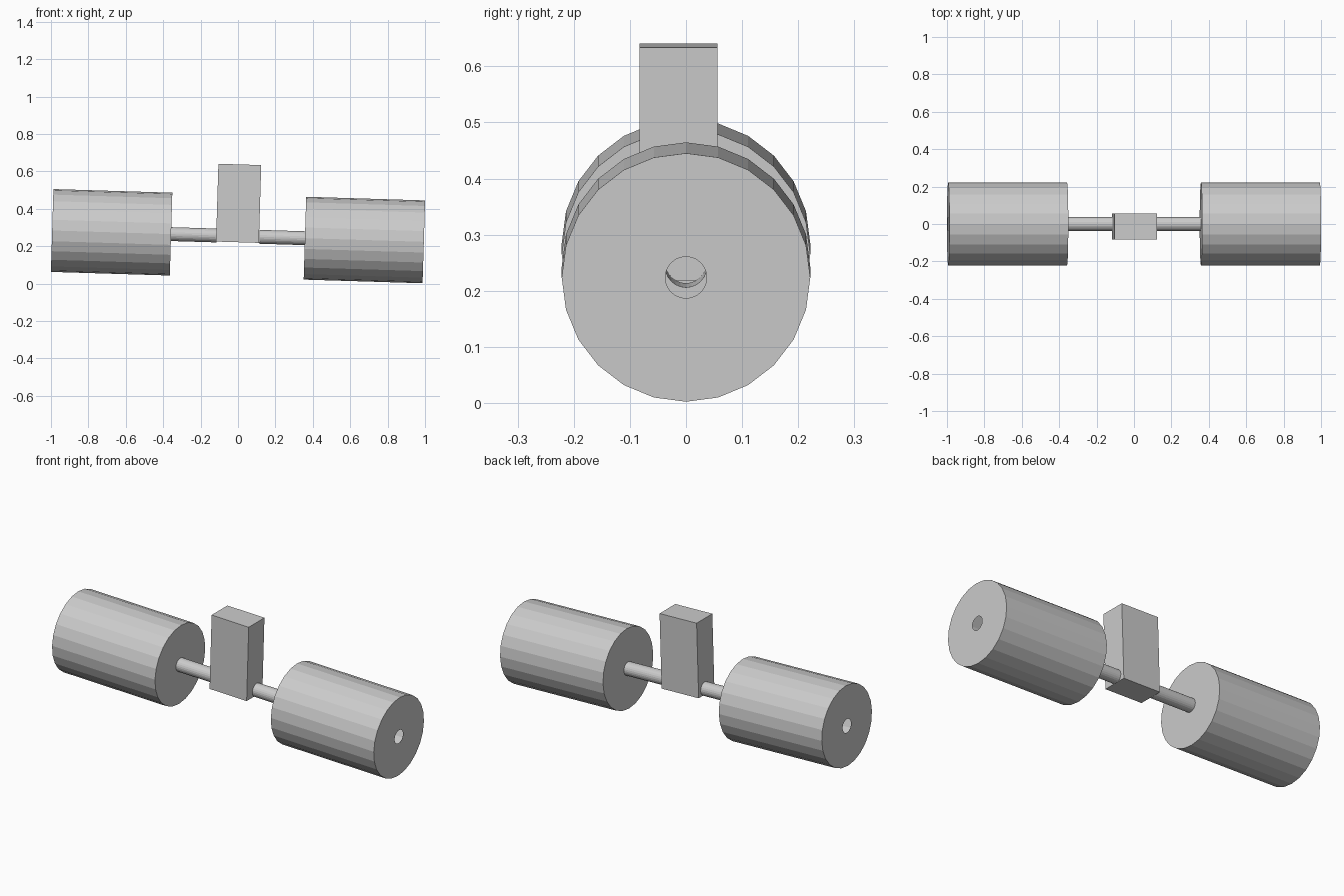
import bpy, bmesh, math
from mathutils import Matrix

if "Cube" in bpy.data.objects:
    bpy.data.objects.remove(bpy.data.objects["Cube"])

SIDES = 24
BORE, RADIUS = 0.037, 0.2215      # axle and drum radii
INNER, OUTER = 0.358, 0.994       # drum ends along the axle
HALF_BLOCK = 0.1145
# The whole assembly leans slightly down towards +x
FRAME = Matrix.Translation((0, 0, 0.254)) @ Matrix.Rotation(0.0305, 4, 'Y')


def finish(name, bm):
    bmesh.ops.recalc_face_normals(bm, faces=bm.faces[:])
    mesh = bpy.data.meshes.new(name)
    bm.to_mesh(mesh)
    bm.free()
    obj = bpy.data.objects.new(name, mesh)
    obj.matrix_world = FRAME
    bpy.context.collection.objects.link(obj)
    return obj


def lathe(name, profile):
    """Revolve (x, radius) points around the x axis."""
    bm = bmesh.new()
    rings = [[bm.verts.new((x, r * math.sin(2 * math.pi * i / SIDES),
                            r * math.cos(2 * math.pi * i / SIDES)))
              for i in range(SIDES)] for x, r in profile]
    for a, b in zip(rings, rings[1:]):
        for i in range(SIDES):
            j = (i + 1) % SIDES
            bm.faces.new((a[i], a[j], b[j], b[i]))
    return finish(name, bm)


for side, s in (("left", -1), ("right", 1)):
    # Hollow drum with a round opening in each end
    lathe(side + "_drum", [(s * INNER, BORE), (s * INNER, RADIUS),
                           (s * OUTER, RADIUS), (s * OUTER, BORE)])
    # Open axle tube from the block to the drum
    lathe(side + "_axle", [(s * HALF_BLOCK, BORE), (s * INNER, BORE)])

# Upright centre block
bm = bmesh.new()
bmesh.ops.create_cube(bm, size=1, matrix=Matrix.Translation((-0.002, -0.0135, 0.1755))
                      @ Matrix.Diagonal((2 * HALF_BLOCK, 0.139, 0.416, 1)))
finish("centre_block", bm)
